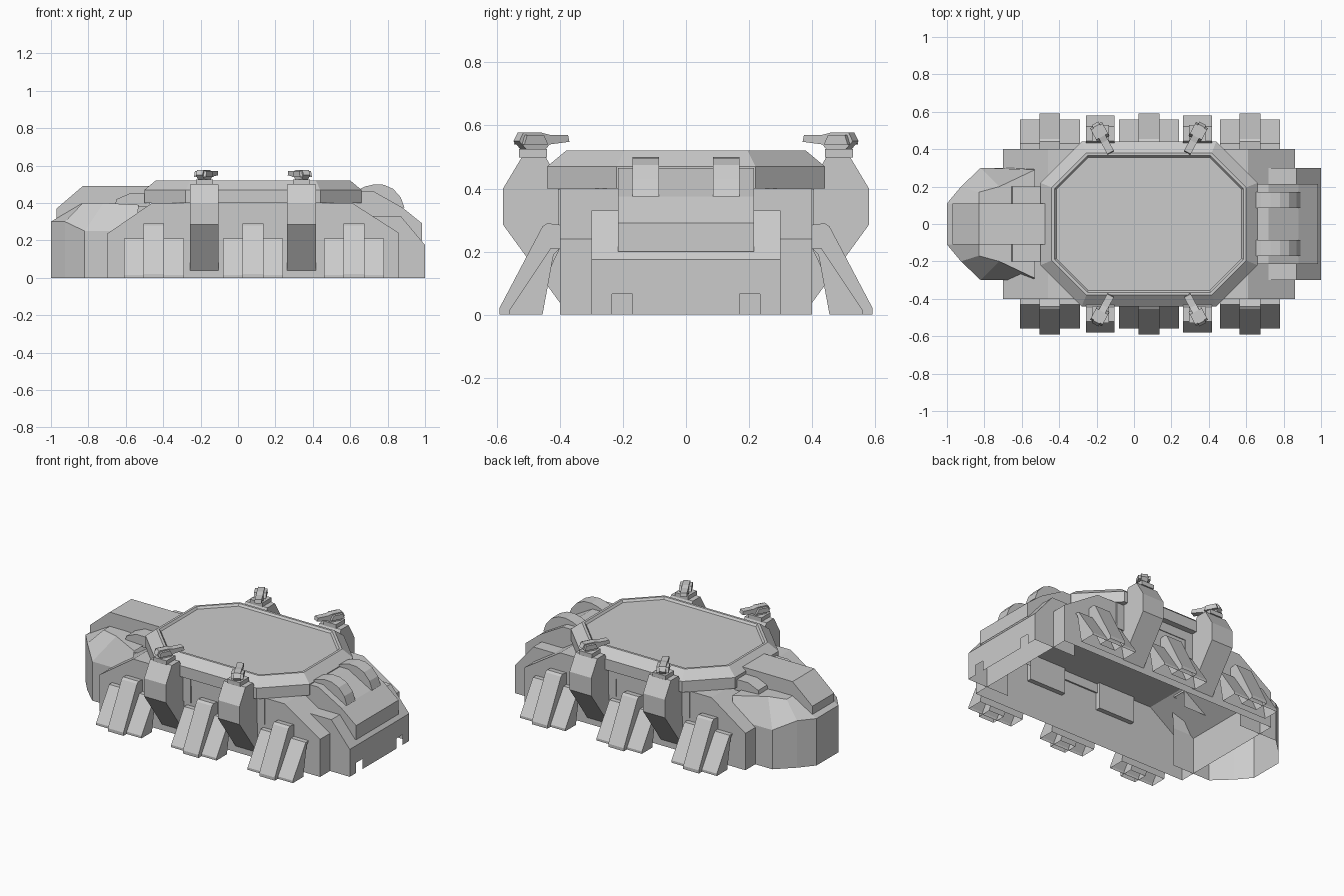
import bpy, bmesh, math
from mathutils import Matrix, Vector

if "Cube" in bpy.data.objects:
    bpy.data.objects.remove(bpy.data.objects["Cube"])

grey = bpy.data.materials.new("hull grey")
grey.diffuse_color = (0.6, 0.6, 0.6, 1)
grey.use_nodes = True
grey.node_tree.nodes["Principled BSDF"].inputs["Base Color"].default_value = grey.diffuse_color


def finish(name, bm, drop=None):
    """Store the mesh, leaving out faces for which drop(centre, normal) holds."""
    bmesh.ops.recalc_face_normals(bm, faces=bm.faces)
    if drop:
        bm.normal_update()
        gone = [f for f in bm.faces if drop(f.calc_center_median(), f.normal)]
        bmesh.ops.delete(bm, geom=gone, context='FACES')
    me = bpy.data.meshes.new(name)
    bm.to_mesh(me)
    bm.free()
    me.materials.append(grey)
    ob = bpy.data.objects.new(name, me)
    bpy.context.collection.objects.link(ob)
    return ob


def loft(name, rings, drop=None):
    """Skin equal-length rings of points and cap both ends."""
    bm = bmesh.new()
    vs = [[bm.verts.new(p) for p in r] for r in rings]
    n = len(vs[0])
    for a, b in zip(vs, vs[1:]):
        for i in range(n):
            j = (i + 1) % n
            bm.faces.new((a[i], a[j], b[j], b[i]))
    bm.faces.new(vs[0])
    bm.faces.new(vs[-1])
    return finish(name, bm, drop)


def along_y(name, prof, y0, y1, drop=None):
    return loft(name, [[(x, y, z) for x, z in prof] for y in (y0, y1)], drop)


def along_x(name, prof, x0, x1, s=1, drop=None):
    return loft(name, [[(x, s * y, z) for y, z in prof] for x in (x0, x1)], drop)


def box(name, x0, x1, y0, y1, z0, z1, drop=None):
    return along_y(name, [(x0, z0), (x1, z0), (x1, z1), (x0, z1)], y0, y1, drop)


def below(c, n):
    return n.z < -.9


# Main hull, an open shell underneath
along_y("hull", [(-.70, 0), (-.70, .235), (-.46, .40), (.61, .40), (.86, .24), (.86, 0)],
        -.40, .40, below)


# Octagonal landing deck with sunken floor
def octagon(inset, z):
    hx, hy = .58 - inset, .44 - inset
    c = .22 - inset * .586
    pts = [(hx, hy - c), (hx - c, hy), (c - hx, hy), (-hx, hy - c),
           (-hx, c - hy), (c - hx, -hy), (hx - c, -hy), (hx, c - hy)]
    return [(x + .08, y, z) for x, y in pts]


loft("deck", [octagon(0, .40), octagon(0, .47), octagon(.06, .52),
              octagon(.075, .52), octagon(.085, .507)])

# Blunt bow: lower drum, sloping shoulders and raised spine
bow = [(-.55, -.30), (-.82, -.30), (-.925, -.20), (-1.0, -.11),
       (-1.0, .11), (-.925, .20), (-.82, .30), (-.55, .30)]
top = [(-.53, -.29), (-.72, -.20), (-.83, -.17), (-.83, -.11),
       (-.83, .11), (-.83, .17), (-.72, .20), (-.53, .29)]
heights = [.25, .25, .30, .30, .30, .30, .25, .25]
loft("bow", [[(x, y, 0) for x, y in bow],
             [(x, y, z) for (x, y), z in zip(bow, heights)],
             [(x, y, .39 if abs(y) > .25 else .40) for x, y in top]],
     lambda c, n: n.z < -.9 or n.x > .9)
along_y("bow_spine", [(-.97, .28), (-.97, .37), (-.83, .49), (-.47, .49), (-.47, .28)], -.11, .11,
        lambda c, n: n.z < -.9 or n.x > .9)
along_y("bow_step", [(-.66, .38), (-.65, .42), (-.58, .45), (-.47, .45), (-.47, .38)], -.20, .20, below)

# Stern block with two small notches in the lower edge of its end wall
half = [(.17, 0), (.17, .065), (.235, .065), (.235, 0), (.30, 0)]
edge = [(-y, z) for y, z in reversed(half)] + half
loft("stern", [[(x, y, z) for y, z in edge + [(.30, h), (-.30, h)]]
               for x, h in ((.70, .33), (.87, .33), (1.0, .175))],
     lambda c, n: n.z < -.9 or n.x < -.9 or (c.x < .95 and c.z < .07 and abs(c.y) < .25))
# Engine housing
along_y("engine_housing", [(.60, .20), (.60, .465), (.72, .465), (.88, .375),
                           (.985, .29), (.985, .20)], -.215, .215,
        lambda c, n: n.z < -.9 or n.x < -.9)

# Arched exhaust covers
arch = [(.62, .375), (.62, .46), (.68, .488), (.73, .50), (.78, .497), (.83, .475),
        (.87, .43), (.89, .375)]
for s in (1, -1):
    along_y("exhaust_cover", arch, s * .085, s * .17)

for s in (1, -1):
    side = "left" if s > 0 else "right"
    # Sloping support feet with a raised centre rib, open underneath
    for cx in (-.45, .08, .62):
        along_x(side + "_foot", [(.40, .21), (.43, .21), (.56, .015), (.56, 0), (.455, 0), (.42, .19)],
                cx - .16, cx + .16, s, below)
        along_x(side + "_foot_rib", [(.40, .21), (.40, .285), (.44, .29), (.455, .28),
                                     (.592, .02), (.592, 0), (.50, 0)], cx - .055, cx + .055, s, below)
    # Hull vent between the pylons
    box(side + "_vent", -.05, .21, s * .39, s * .405, .34, .398)
    for cx in (-.18, .34):
        # Gun pylon and its shoulder block
        along_x(side + "_pylon", [(.40, .038), (.58, .285), (.58, .40), (.52, .50),
                                  (.445, .50), (.40, .42)], cx - .077, cx + .077, s)
        along_x(side + "_pylon_shoulder", [(.37, .23), (.406, .23), (.406, .398), (.37, .398)],
                cx - .13, cx + .13, s)
        # Gun: pedestal, slim body and cheeks, aimed towards the middle
        base = Vector((cx, s * .485, 0))
        box(side + "_gun_base", cx - .045, cx + .045, base.y - .045, base.y + .045, .498, .525)
        aim = math.atan2(-s * .15, .08 if cx < .08 else -.08)
        turn = Matrix.Translation(base) @ Matrix.Rotation(aim, 4, 'Z')
        gun = along_y(side + "_gun", [(-.06, .55), (-.045, .577), (.02, .577), (.05, .57), (.115, .57),
                                      (.12, .548), (.05, .54), (.03, .52), (-.03, .52)], -.02, .02)
        cheeks = along_y(side + "_gun_cheeks", [(-.05, .54), (-.04, .57), (.02, .57), (.035, .54)],
                         -.036, .036)
        for ob in (gun, cheeks):
            ob.data.transform(turn)
